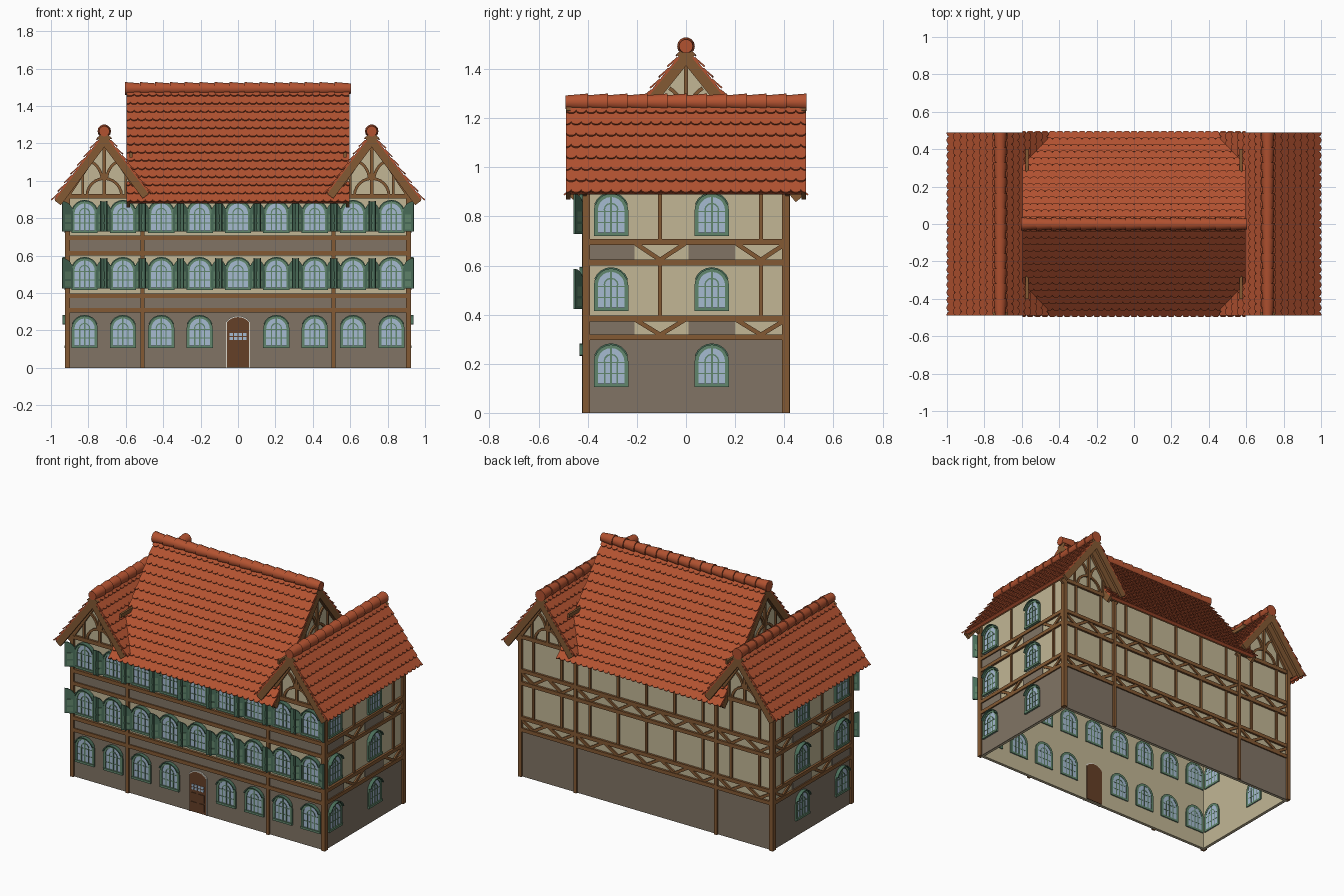
import bpy, bmesh
from math import sin, cos, pi, hypot, asin, radians
from mathutils import Matrix, Vector

cube = bpy.data.objects.get("Cube")
if cube:
    bpy.data.objects.remove(cube)

COLOURS = {
    "plaster cream": (0.54, 0.47, 0.30), "stone grey": (0.22, 0.175, 0.13),
    "timber brown": (0.23, 0.10, 0.033), "roof red": (0.45, 0.085, 0.03),
    "frame green": (0.12, 0.24, 0.15), "shutter green": (0.07, 0.16, 0.105),
    "glass blue": (0.38, 0.50, 0.64), "door brown": (0.13, 0.05, 0.02),
    "pale trim": (0.72, 0.68, 0.60),
}
mats = {}
for name, rgb in COLOURS.items():
    m = bpy.data.materials.new(name)
    m.use_nodes = True
    m.diffuse_color = (*rgb, 1)
    m.node_tree.nodes["Principled BSDF"].inputs["Base Color"].default_value = (*rgb, 1)
    mats[name] = m

parts = {}


def part(name, colour):
    return parts.setdefault(name, (bmesh.new(), colour))[0]


def prism(bm, M, pts, w0, w1):
    """Extrude a (u, z) outline outward from w0 to w1 in frame M."""
    lo = [bm.verts.new(M @ Vector((u, -w0, z))) for u, z in pts]
    hi = [bm.verts.new(M @ Vector((u, -w1, z))) for u, z in pts]
    bm.faces.new(lo[::-1])
    bm.faces.new(hi)
    for i in range(len(pts)):
        j = (i + 1) % len(pts)
        bm.faces.new((lo[i], lo[j], hi[j], hi[i]))


def rect(bm, M, u0, u1, z0, z1, w0, w1):
    prism(bm, M, [(u0, z0), (u1, z0), (u1, z1), (u0, z1)], w0, w1)


def beam(bm, M, a, b, width, w0, w1):
    d = (Vector(b) - Vector(a)).normalized() * width / 2
    n = Vector((-d.y, d.x))
    a, b = Vector(a), Vector(b)
    prism(bm, M, [a - n, b - n, b + n, a + n], w0, w1)


def arc(cu, cz, r, a0, a1, n):
    return [(cu + r * cos(a0 + (a1 - a0) * i / n), cz + r * sin(a0 + (a1 - a0) * i / n))
            for i in range(n + 1)]


def ring(bm, M, cu, cz, r0, r1, a0, a1, n, w0, w1):
    inner, outer = arc(cu, cz, r0, a0, a1, n), arc(cu, cz, r1, a0, a1, n)
    for i in range(n):
        prism(bm, M, [inner[i], outer[i], outer[i + 1], inner[i + 1]], w0, w1)


def frame(deg, offset, centre=(0, 0, 0)):
    return Matrix.Translation(centre) @ Matrix.Rotation(radians(deg), 4, 'Z') @ Matrix.Translation((0, -offset, 0))


HX, HY = 0.91, 0.405
FRONT, BACK = frame(0, HY), frame(180, HY)
RIGHT, LEFT = frame(90, HX), frame(-90, HX)
ROWS = (0.105, 0.415, 0.72)
BANDS = ((0.308, 0.385), (0.613, 0.695))
PITCH = 0.205

plaster, stone = part("plaster_walls", "plaster cream"), part("stone_base", "stone grey")
timber, panels = part("timber_frame", "timber brown"), part("band_panels", "stone grey")

# Hollow walls, stone ground floor and horizontal beams
for M, half in ((FRONT, HX), (BACK, HX), (RIGHT, HY), (LEFT, HY)):
    rect(plaster, M, -half, half, 0, 0.95, -0.015, 0)
    rect(stone, M, -half, half, 0, 0.305, 0, 0.005)
    for band in BANDS:
        for z in band:
            rect(timber, M, -half, half, z - 0.012, z + 0.012, 0, 0.014)

# Corner posts and the long wall posts
for sx in (-1, 1):
    for M in (FRONT, BACK):
        rect(timber, M, sx * 0.912 - 0.013, sx * 0.912 + 0.013, 0, 0.93, -0.015, 0.017)
        rect(timber, M, sx * 0.51 - 0.01, sx * 0.51 + 0.01, 0, 0.93, 0, 0.018)


def stud_bay(M, u):
    """Upright studs with a V brace in each band."""
    for z0, z1 in ((0.397, 0.601), (0.707, 0.93)):
        rect(timber, M, u - 0.008, u + 0.008, z0, z1, 0, 0.01)
    for z0, z1 in BANDS:
        for s in (-1, 1):
            beam(timber, M, (u, z0 + 0.01), (u + s * 0.1, z1 - 0.006), 0.018, 0, 0.01)


def band_panel(M, u0, u1):
    for z0, z1 in BANDS:
        rect(panels, M, u0, u1, z0 + 0.012, z1 - 0.012, 0, 0.006)


def window(M, u, z):
    """Arched window with glazing bars, sill and projecting hood."""
    f, glass = part("window_frames", "frame green"), part("window_glass", "glass blue")
    hood = part("window_hoods", "shutter green")
    spring = z + 0.105
    prism(glass, M, [(u - 0.06, z), (u + 0.06, z)] + arc(u, spring, 0.06, 0, pi, 10), -0.02, 0.009)
    ring(f, M, u, spring, 0.054, 0.07, 0, pi, 10, -0.022, 0.014)
    for s in (-1, 1):
        rect(f, M, u + s * 0.062 - 0.008, u + s * 0.062 + 0.008, z, spring, -0.022, 0.014)
        rect(f, M, u + s * 0.026 - 0.003, u + s * 0.026 + 0.003, z, spring, -0.021, 0.012)
    rect(f, M, u - 0.07, u + 0.07, z, z + 0.014, -0.022, 0.018)
    rect(f, M, u - 0.004, u + 0.004, z, spring + 0.055, -0.021, 0.012)
    for h in (0.055, 0.1):
        rect(f, M, u - 0.055, u + 0.055, z + h - 0.002, z + h + 0.002, -0.021, 0.011)
    ring(f, M, u, spring, 0.025, 0.031, 0, pi, 6, -0.021, 0.012)
    ring(hood, M, u, spring, 0.066, 0.073, radians(20), radians(160), 8, 0, 0.028)


def shutters(M, u, z):
    """Half-arch leaves swung open, each with raised slats."""
    leaf, slat = part("shutters", "shutter green"), part("shutter_slats", "frame green")
    for s in (-1, 1):
        H = M @ Matrix.Translation((u + s * 0.064, -0.014, z)) @ Matrix.Rotation(radians(-32 * s), 4, 'Z')
        curve = [(s * (0.066 - p[0]), p[1]) for p in arc(0, 0.105, 0.066, 0, pi / 2, 6)]
        prism(leaf, H, [(0, 0.008), *curve, (s * 0.066, 0.008)], -0.004, 0.004)
        for z0, z1 in ((0.02, 0.05), (0.06, 0.1)):
            rect(slat, H, s * 0.033 - 0.018, s * 0.033 + 0.018, z0, z1, -0.006, 0.006)


# Front windows, shutters and panels
for i in range(-4, 5):
    for level, z in enumerate(ROWS):
        if level or i:
            window(FRONT, i * PITCH, z)
        if level:
            shutters(FRONT, i * PITCH, z)
    stud_bay(BACK, i * PITCH)
for u0, u1 in ((-0.9, -0.52), (-0.5, 0.5), (0.52, 0.9)):
    band_panel(FRONT, u0, u1)

# Side windows, studs and panels
for M, s in ((RIGHT, 1), (LEFT, -1)):
    for y in (-0.305, 0.105):
        for z in ROWS:
            window(M, s * y, z)
        band_panel(M, s * y - 0.095, s * y + 0.095)
        stud_bay(M, s * (y + 0.2))

# Arched door with pale surround and small panes
door, trim = part("door", "door brown"), part("door_surround", "pale trim")
A0, RAD = radians(38), 0.076
top = arc(0, 0.195, RAD, A0, pi - A0, 8)
prism(door, FRONT, [(-0.06, 0.004), (0.06, 0.004), *top], -0.02, 0.012)
ring(trim, FRONT, 0, 0.195, RAD, RAD + 0.007, A0, pi - A0, 8, -0.015, 0.014)
for s in (-1, 1):
    rect(trim, FRONT, s * 0.062 - 0.003, s * 0.062 + 0.003, 0, 0.245, 0, 0.012)
    for k in range(2):
        rect(door, FRONT, s * 0.028 - 0.02, s * 0.028 + 0.02, 0.02 + k * 0.06, 0.07 + k * 0.06, 0.012, 0.016)
        for r in range(2):
            u = s * (0.012 + 0.024 * k)
            rect(part("door_panes", "glass blue"), FRONT, u - 0.009, u + 0.009,
                 0.15 + 0.02 * r, 0.165 + 0.02 * r, 0.012, 0.015)


def gable(M, base, half, apex):
    """Plaster triangle with tie beam, king post and curved braces."""
    prism(plaster, M, [(-half, base), (half, base), (0, apex)], -0.015, 0.001)
    rect(timber, M, -half, half, apex - 0.325, apex - 0.3, 0, 0.014)
    rect(timber, M, -0.009, 0.009, apex - 0.31, apex, 0, 0.014)
    slope = half / (apex - base)
    for s in (-1, 1):
        a = pi if s > 0 else 0
        ring(timber, M, s * 0.125, apex - 0.225, 0.105, 0.12, a, a - s * pi * 0.33, 6, 0, 0.012)
        ring(timber, M, 0, apex - 0.31, 0.085, 0.1, pi / 2, pi / 2 - s * pi / 2, 6, 0, 0.012)
        rect(timber, M, s * 0.115 - 0.006, s * 0.115 + 0.006, apex - 0.31, apex - 0.13, 0, 0.01)
        beam(timber, M, (0, apex - 0.01), (s * slope * 0.33, apex - 0.34), 0.03, 0, 0.016)


def roof_slope(name, deg, centre, half, run, drop, courses):
    """Slab, underside, verge boards and overlapping round-ended tiles."""
    L = hypot(run, drop)
    up, n = Vector((0, run, drop)) / L, Vector((0, -drop, run)) / L
    basis = Matrix(((1, 0, 0), -n, up)).transposed().to_4x4()
    M = Matrix.Translation(centre) @ Matrix.Rotation(radians(deg), 4, 'Z') @ basis
    tiles = part(name, "roof red")
    rect(tiles, M, -half, half, -L + 0.015, 0, -0.02, 0)
    under = part("roof_boards", "timber brown")
    rect(under, M, -half + 0.01, half - 0.01, -L + 0.03, 0, -0.03, -0.02)
    for s in (-1, 1):
        u = s * (half - 0.008)
        rect(under, M, u - 0.009, u + 0.009, -L + 0.01, 0, -0.048, -0.008)
    h, count = L / courses, round(half / 0.02)
    width = 2 * half / count
    for j in range(courses):
        T = M @ Matrix.Translation((0, 0, -j * h)) @ Matrix.Rotation(-asin(0.01 / h), 4, 'X')
        for i in range(count + j % 2):
            mid = -half + (i + 0.5 - 0.5 * (j % 2)) * width
            end = arc(mid, 0, width / 2, 0, pi, 5)
            pts = [(mid - width / 2, 0), (mid + width / 2, 0)] + [
                (u, -h + 0.016 - 0.8 * z) for u, z in end]
            prism(tiles, T, [(min(max(u, -half), half), z) for u, z in pts], -0.004, 0.003)


def ridge(name, deg, centre, half, count):
    """Row of tapered, overlapping ridge tiles."""
    bm = part(name, "roof red")
    step = 2 * half / count
    R = Matrix.Translation(centre) @ Matrix.Rotation(radians(deg), 4, 'Z')
    for i in range(count):
        bmesh.ops.create_cone(
            bm, cap_ends=True, segments=14, radius1=0.036, radius2=0.028, depth=step * 1.12,
            matrix=R @ Matrix.Translation((-half + (i + 0.5) * step, 0, 0)) @ Matrix.Rotation(pi / 2, 4, 'Y'))


# Main roof and its end gables
MAIN_Z, SIDE_Z, SIDE_X = 1.49, 1.26, 0.715
for deg in (0, 180):
    roof_slope("main_roof", deg, (0, 0, MAIN_Z), 0.595, 0.49, 0.61, 14)
ridge("main_ridge", 0, (0, 0, MAIN_Z + 0.003), 0.6, 15)
for deg in (90, -90):
    gable(frame(deg, 0.565), 0.95, 0.4, MAIN_Z - 0.04)

# Cross roofs at both ends, with front and back gables
for s in (-1, 1):
    c = (s * SIDE_X, 0, SIDE_Z)
    roof_slope("cross_roof", s * 90, c, 0.488, 0.277, 0.37, 8)
    roof_slope("cross_roof", -s * 90, c, 0.488, 0.25, 0.334, 8)
    ridge("cross_ridge", -90, (s * SIDE_X, 0, SIDE_Z + 0.005), 0.485, 12)
    for deg in (0, 180):
        gable(frame(deg, HY, (s * SIDE_X, 0, 0)), 0.93, 0.2, SIDE_Z - 0.03)

# Turn the collected parts into objects
for name, (bm, colour) in parts.items():
    bmesh.ops.recalc_face_normals(bm, faces=bm.faces[:])
    mesh = bpy.data.meshes.new(name)
    bm.to_mesh(mesh)
    bm.free()
    mesh.materials.append(mats[colour])
    obj = bpy.data.objects.new(name, mesh)
    bpy.context.collection.objects.link(obj)
    if name.endswith("ridge"):
        bpy.ops.object.select_all(action='DESELECT')
        obj.select_set(True)
        bpy.context.view_layer.objects.active = obj
        bpy.ops.object.shade_smooth_by_angle(angle=radians(40))
